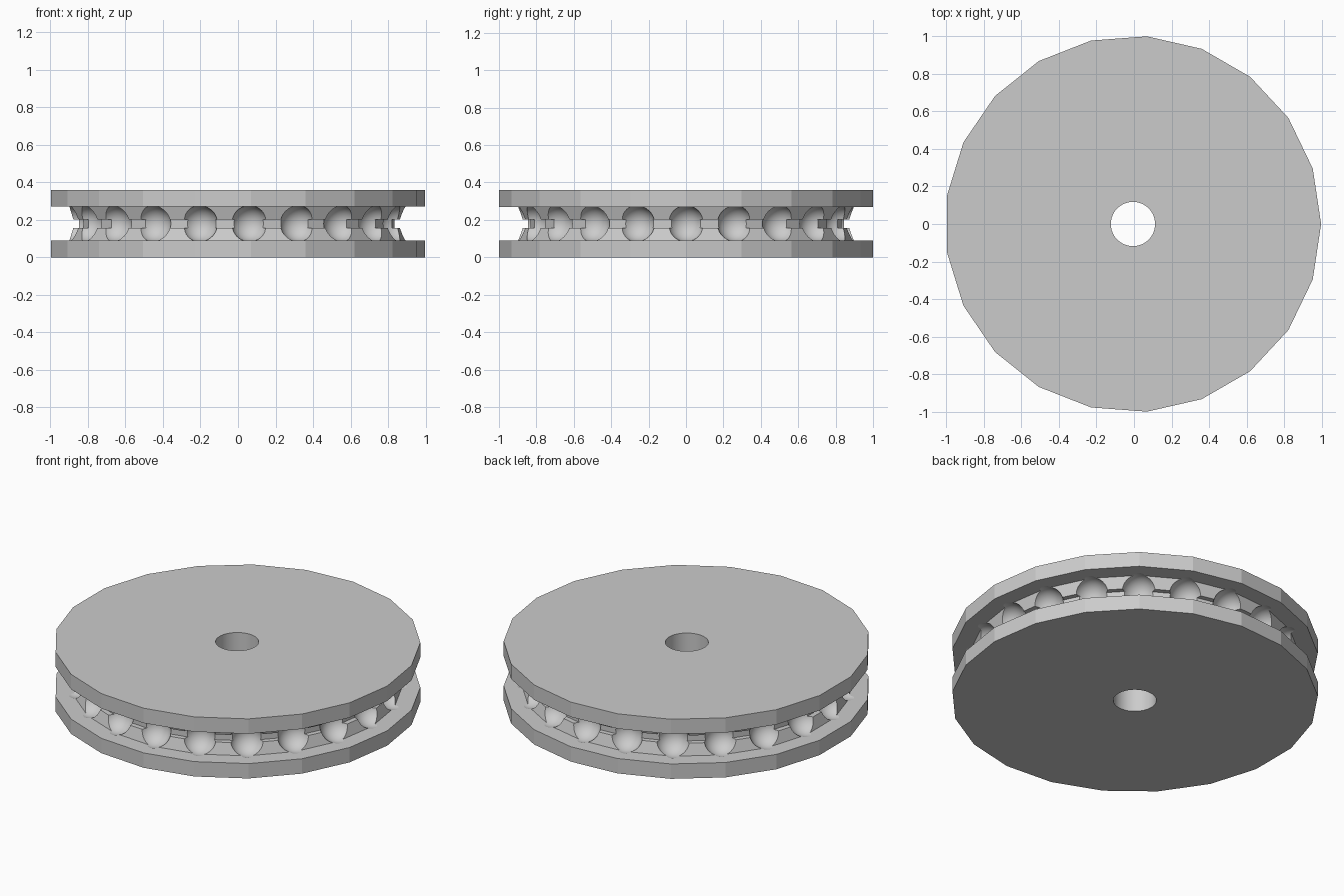
import bpy, bmesh
from math import cos, sin, tau, radians
from mathutils import Matrix

if "Cube" in bpy.data.objects:
    bpy.data.objects.remove(bpy.data.objects["Cube"], do_unlink=True)

SIDES = 21
OFFSET_X = -0.0056
MID_Z = 0.18

grey = bpy.data.materials.new("plain grey")
grey.use_nodes = True
colour = (0.6, 0.6, 0.6, 1)
grey.diffuse_color = colour
grey.node_tree.nodes["Principled BSDF"].inputs["Base Color"].default_value = colour


def add_object(name, bm):
    bmesh.ops.recalc_face_normals(bm, faces=bm.faces)
    mesh = bpy.data.meshes.new(name)
    bm.to_mesh(mesh)
    bm.free()
    mesh.materials.append(grey)
    obj = bpy.data.objects.new(name, mesh)
    obj.location.x = OFFSET_X
    bpy.context.collection.objects.link(obj)
    return obj


def add_cutter(name, bm):
    obj = add_object(name, bm)
    obj.hide_render = True
    obj.hide_viewport = True
    return obj


# Wheel: two flanges, tapered core and narrow middle slot, as one turned profile
lower = [(1.003, 0), (1.003, 0.09), (0.903, 0.09), (0.882, 0.157), (0.852, 0.157)]
profile = lower + [(r, 2 * MID_Z - z) for r, z in reversed(lower)]
bm = bmesh.new()
rings = [[bm.verts.new((r * cos(tau * i / SIDES), r * sin(tau * i / SIDES), z))
          for i in range(SIDES)] for r, z in profile]
for a, b in zip(rings, rings[1:]):
    for i in range(SIDES):
        j = (i + 1) % SIDES
        bm.faces.new((a[i], a[j], b[j], b[i]))
bm.faces.new(rings[0])
bm.faces.new(rings[-1])
wheel = add_object("pulley_wheel", bm)

# Cutter for the axle hole
bm = bmesh.new()
bmesh.ops.create_cone(bm, cap_ends=True, segments=48, radius1=0.118, radius2=0.118,
                      depth=1, matrix=Matrix.Translation((0, 0, MID_Z)))
hole = add_cutter("axle_hole_cutter", bm)

# Cutter for the round pockets around the rim
bm = bmesh.new()
for i in range(SIDES):
    place = Matrix.Rotation(tau * i / SIDES, 4, 'Z') @ Matrix.Translation((0.895, 0, MID_Z))
    bmesh.ops.create_uvsphere(bm, u_segments=32, v_segments=20, radius=0.096, matrix=place)
pockets = add_cutter("pocket_cutter", bm)

for cutter in (hole, pockets):
    mod = wheel.modifiers.new(cutter.name, 'BOOLEAN')
    mod.operation = 'DIFFERENCE'
    mod.solver = 'EXACT'
    mod.object = cutter

# Bake the cuts, then remove the cutters
bpy.context.view_layer.update()
graph = bpy.context.evaluated_depsgraph_get()
cut_mesh = bpy.data.meshes.new_from_object(wheel.evaluated_get(graph))
wheel.modifiers.clear()
wheel.data = cut_mesh
for cutter in (hole, pockets):
    bpy.data.objects.remove(cutter, do_unlink=True)

# Smooth pockets and hole, crisp edges elsewhere
bpy.ops.object.select_all(action='DESELECT')
wheel.select_set(True)
bpy.context.view_layer.objects.active = wheel
bpy.ops.object.shade_smooth_by_angle(angle=radians(14))
